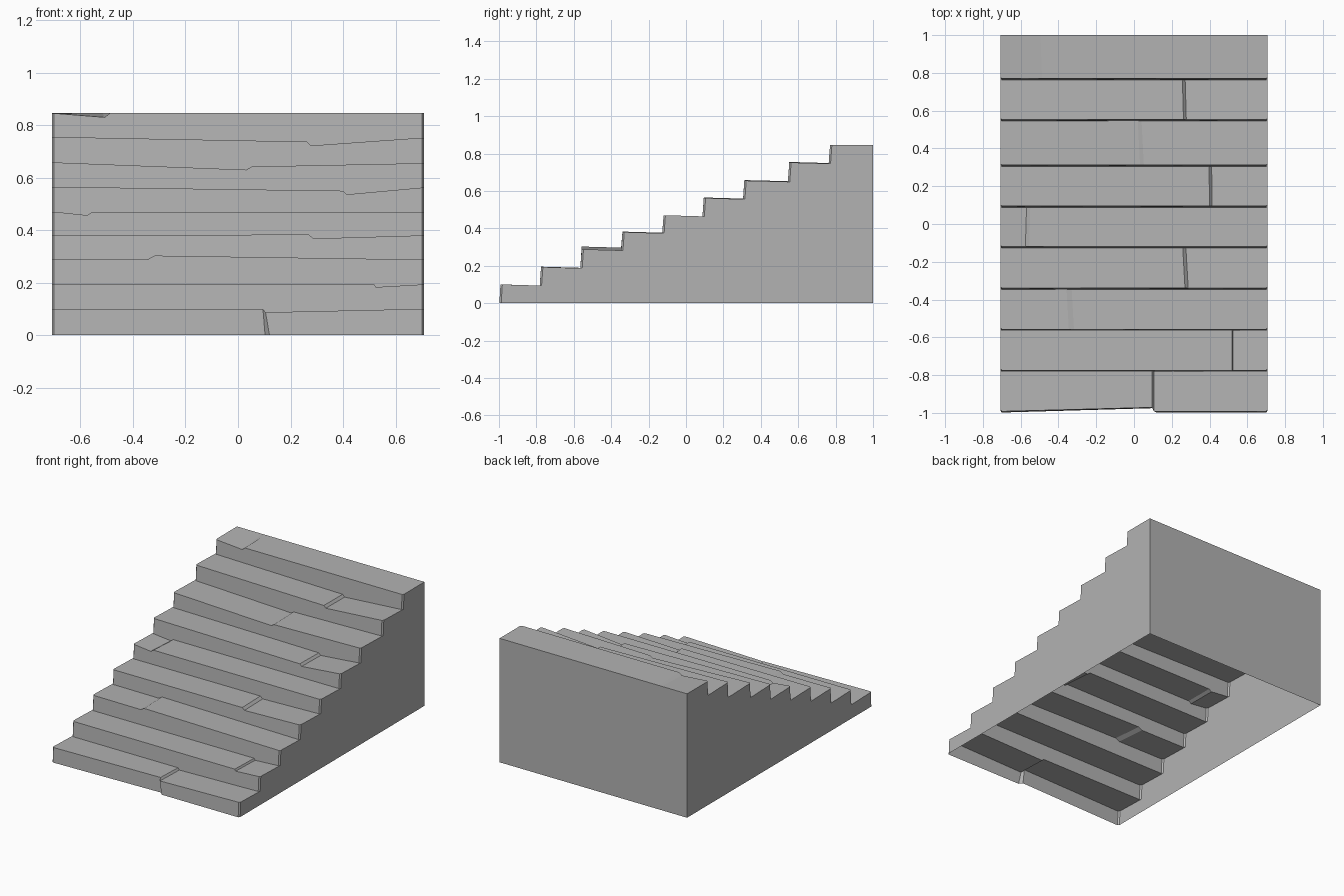
import bpy
import bmesh

if "Cube" in bpy.data.objects:
    bpy.data.objects.remove(bpy.data.objects["Cube"])

HALF_W, CHAMFER_X, CHAMFER_Y, TILT = 0.708, 0.008, 0.010, 0.006

# each step: front y, z at left edge, joint left (x, z), joint right (x, z), z at right edge, joint skew
STEPS = [
    (-0.992, 0.100, 0.095, 0.100, 0.105, 0.087, 0.100, 0.0),
    (-0.775, 0.195, 0.518, 0.195, 0.525, 0.183, 0.193, 0.0),
    (-0.558, 0.290, -0.345, 0.288, -0.318, 0.303, 0.288, -0.012),
    (-0.340, 0.381, 0.270, 0.383, 0.287, 0.368, 0.380, -0.012),
    (-0.120, 0.470, -0.575, 0.457, -0.555, 0.470, 0.470, 0.006),
    (0.095, 0.565, 0.400, 0.550, 0.414, 0.536, 0.562, -0.003),
    (0.312, 0.658, 0.032, 0.630, 0.052, 0.642, 0.655, -0.012),
    (0.552, 0.755, 0.262, 0.737, 0.277, 0.722, 0.752, -0.006),
    (0.770, 0.845, -0.508, 0.830, -0.487, 0.846, 0.846, -0.008),
]

bm = bmesh.new()


def row(xs, ys, zs, chamfer=CHAMFER_Y):
    """Six points across the stair, the outer two set back as a chamfer."""
    a, b = xs
    px = [-HALF_W, -HALF_W + CHAMFER_X, a, b, HALF_W - CHAMFER_X, HALF_W]
    py = [ys[0] + chamfer, ys[0], ys[1], ys[2], ys[3], ys[3] + chamfer]
    pz = [zs[0], zs[0], zs[1], zs[2], zs[3], zs[3]]
    return [bm.verts.new(p) for p in zip(px, py, pz)]


# bottom edge of the first riser
rows = [row((0.103, 0.12), (-0.998, -0.975, -0.998, -0.998), (0, 0, 0, 0))]

for i, (y, zl, xa, za, xb, zb, zr, skew) in enumerate(STEPS):
    # the left stone of the lowest step is twisted slightly inwards
    ys = (y, y + 0.021, y, y) if i == 0 else (y,) * 4
    front = row((xa, xb), ys, (zl, za, zb, zr))
    last = i == len(STEPS) - 1
    if last:  # the rear edge of the top step is level
        back = row((xa + skew, xb + skew), (1,) * 4, (0.846,) * 4, 0)
    else:
        back = row((xa + skew, xb + skew), (STEPS[i + 1][0] - 0.007,) * 4,
                   [z - TILT for z in (zl, za, zb, zr)])

    # riser with chamfered ends
    low = rows[-1]
    bm.faces.new((low[0], low[1], front[1], front[0]))
    bm.faces.new((low[4], low[5], front[5], front[4]))
    if i == 0:
        for k in (1, 2, 3):
            bm.faces.new((low[k], low[k + 1], front[k + 1], front[k]))
    else:
        bm.faces.new(low[1:5] + front[4:0:-1])

    # tread: left stone, joint, right stone
    bm.faces.new(front[0:3] + back[2::-1])
    bm.faces.new((front[2], front[3], back[3], back[2]))
    bm.faces.new(front[3:6] + back[5:2:-1])
    rows += [front, back]

# back wall and side walls, open underneath
base_l = bm.verts.new((-HALF_W, 1, 0))
base_r = bm.verts.new((HALF_W, 1, 0))
bm.faces.new(rows[-1] + [base_r, base_l])
bm.faces.new([r[0] for r in rows] + [base_l])
bm.faces.new([r[5] for r in rows] + [base_r])

bmesh.ops.recalc_face_normals(bm, faces=bm.faces)
mesh = bpy.data.meshes.new("stone_stairs")
bm.to_mesh(mesh)
bm.free()
stairs = bpy.data.objects.new("stone_stairs", mesh)
bpy.context.collection.objects.link(stairs)

# dark grey stone
stone = bpy.data.materials.new("stone")
stone.diffuse_color = (0.45, 0.45, 0.45, 1)
stone.use_nodes = True
stone.node_tree.nodes["Principled BSDF"].inputs["Base Color"].default_value = stone.diffuse_color
mesh.materials.append(stone)
